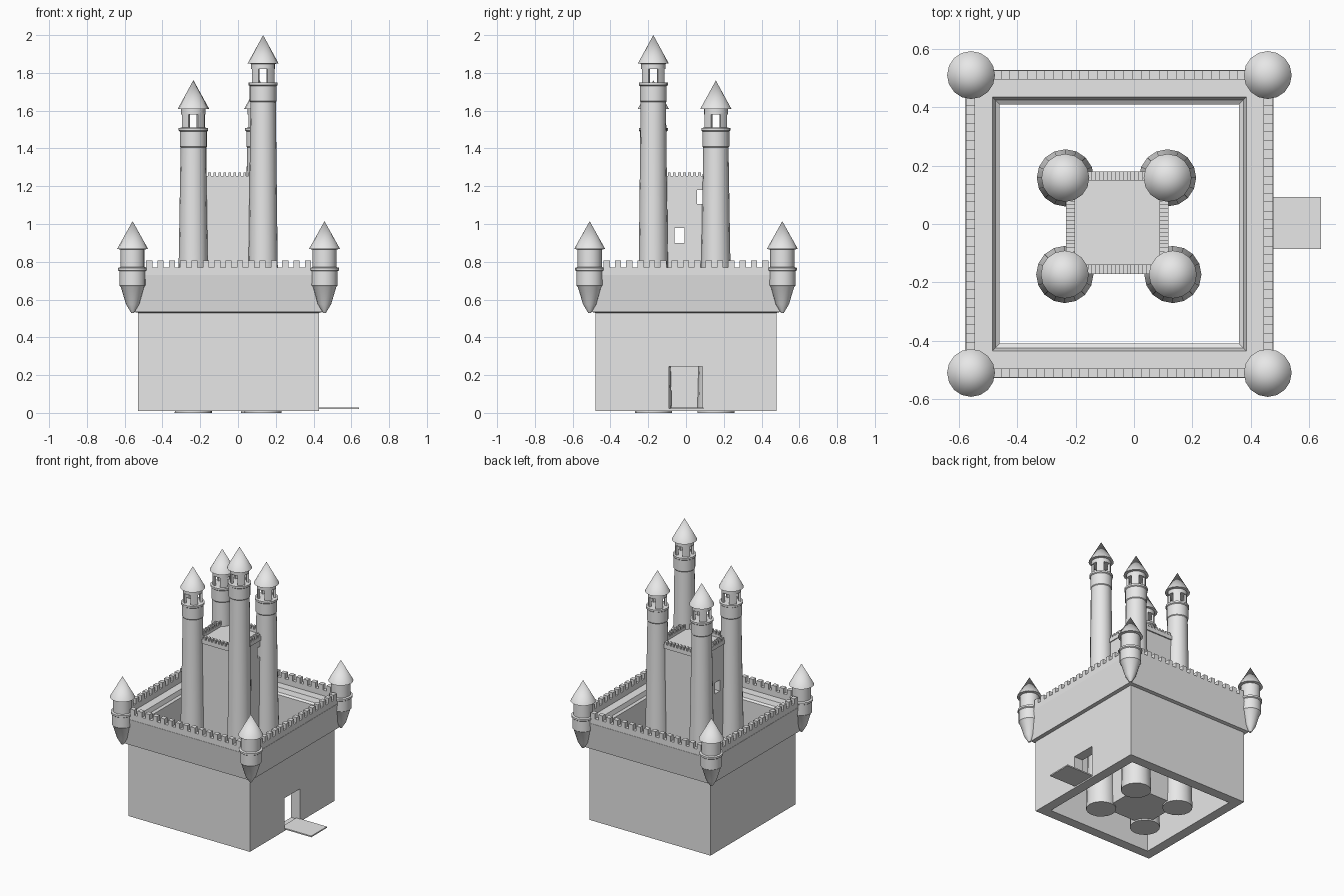
import bpy, bmesh, math
from math import radians, cos, sin, sqrt
from mathutils import Matrix

cube = bpy.data.objects.get("Cube")
if cube:
    bpy.data.objects.remove(cube, do_unlink=True)

stone = bpy.data.materials.new("grey_stone")
stone.use_nodes = True
stone.diffuse_color = (0.8, 0.8, 0.8, 1)
stone.node_tree.nodes["Principled BSDF"].inputs["Base Color"].default_value = (0.8, 0.8, 0.8, 1)

CX = -0.05          # centre of the castle; the bridge sticks out on +x
parts = []


def finish(name, bm):
    bmesh.ops.remove_doubles(bm, verts=bm.verts, dist=1e-5)
    bmesh.ops.recalc_face_normals(bm, faces=bm.faces)
    me = bpy.data.meshes.new(name)
    bm.to_mesh(me)
    bm.free()
    ob = bpy.data.objects.new(name, me)
    bpy.context.collection.objects.link(ob)
    me.materials.append(stone)
    parts.append(ob)
    return ob


def revolve(bm, profile, x, y, steps, start=0, sweep=360, closed=False):
    """Turn an (r, z) profile about a vertical axis; a closed profile makes a ring or post."""
    full = sweep == 360
    rings = []
    for i in range(steps if full else steps + 1):
        a = radians(start + sweep * i / steps)
        rings.append([bm.verts.new((x + r * cos(a), y + r * sin(a), z)) for r, z in profile])
    n = len(profile)
    for i in range(steps):
        a, b = rings[i], rings[(i + 1) % len(rings)]
        for j in range(n if closed else n - 1):
            k = (j + 1) % n
            bm.faces.new((a[j], b[j], b[k], a[k]))
    if not full:
        bm.faces.new(rings[0])
        bm.faces.new(rings[-1])
    elif not closed:
        for j in (0, -1):
            if profile[j][0] > 1e-4:
                bm.faces.new([r[j] for r in rings])


def box(bm, x0, x1, y0, y1, z0, z1):
    m = Matrix.Translation(((x0 + x1) / 2, (y0 + y1) / 2, (z0 + z1) / 2))
    bmesh.ops.create_cube(bm, size=1, matrix=m @ Matrix.Diagonal((x1 - x0, y1 - y0, z1 - z0, 1)))


def cut(ob, *bounds):
    """Cut a box-shaped opening out of a part."""
    bm = bmesh.new()
    box(bm, *bounds)
    cutter = finish("cutter", bm)
    parts.remove(cutter)
    cutter.hide_render = True
    mod = ob.modifiers.new("opening", 'BOOLEAN')
    mod.operation = 'DIFFERENCE'
    mod.solver = 'EXACT'
    mod.object = cutter
    dg = bpy.context.evaluated_depsgraph_get()
    me = bpy.data.meshes.new_from_object(ob.evaluated_get(dg))
    ob.modifiers.clear()
    ob.data = me
    bpy.data.objects.remove(cutter, do_unlink=True)


def battlement(name, cx, cy, hx, hy, width, z0, z1, z2, count):
    """Parapet around a rectangle with evenly spaced merlons on each side."""
    bm = bmesh.new()
    w = width / 2
    for s in (-1, 1):
        px, py = cx + s * hx, cy + s * hy
        box(bm, cx - hx, cx + hx, py - w, py + w, z0, z1)
        box(bm, px - w, px + w, cy - hy, cy + hy, z0, z1)
        for i in range(count):
            t = (i + 0.5) / count * 2 - 1
            mx, my = cx + t * hx, cy + t * hy
            dx, dy = hx / count * 0.55, hy / count * 0.55
            box(bm, mx - dx, mx + dx, py - w, py + w, z1 - 0.002, z2)
            box(bm, px - w, px + w, my - dy, my + dy, z1 - 0.002, z2)
    return finish(name, bm)


# Outer wall with its flared upper gallery, open above and below
q = sqrt(2)
section = [(0.48, 0.01), (0.48, 0.53), (0.503, 0.535), (0.528, 0.73), (0.435, 0.73),
           (0.425, 0.70), (0.41, 0.69), (0.41, 0.01)]
bm = bmesh.new()
revolve(bm, [(r * q, z) for r, z in section], CX, 0, 4, start=45, closed=True)
wall = finish("outer_wall", bm)
cut(wall, 0.3, 0.6, -0.09, 0.087, 0.022, 0.245)
battlement("wall_battlement", CX, 0, 0.51, 0.51, 0.032, 0.725, 0.77, 0.807, 17)

# Lowered bridge at the gate
bm = bmesh.new()
box(bm, 0.40, 0.64, -0.085, 0.092, 0.02, 0.029)
finish("drawbridge", bm)

# Corner turrets hanging on the outer wall
turret = [(0.008, 0.53), (0.035, 0.575), (0.062, 0.665), (0.07, 0.675), (0.07, 0.75),
          (0.077, 0.755), (0.077, 0.768), (0.064, 0.772), (0.064, 0.865), (0.082, 0.868), (0, 1.015)]
for sx, side in ((-1, "right"), (1, "left")):
    for sy, end in ((-1, "front"), (1, "back")):
        bm = bmesh.new()
        revolve(bm, turret, CX + sx * 0.508, sy * 0.51, 16)
        finish(f"{end}_{side}_turret", bm)

# Central keep with openings through it
bm = bmesh.new()
box(bm, -0.225, 0.112, -0.163, 0.172, 0.01, 1.235)
keep = finish("keep", bm)
cut(keep, -0.4, 0.3, -0.062, -0.008, 0.90, 0.98)
cut(keep, -0.4, 0.3, 0.058, 0.10, 1.105, 1.18)
battlement("keep_battlement", -0.057, 0.005, 0.16, 0.16, 0.031, 1.225, 1.254, 1.272, 12)


def keep_tower(name, x, y, top):
    """Tapered shaft, corbel band, open lantern on four posts and a pointed roof."""
    bm = bmesh.new()
    shaft = [(0.098, 0), (0.077, 0.8), (0.067, top - 0.355), (0.071, top - 0.35), (0.071, top - 0.27),
             (0.077, top - 0.265), (0.077, top - 0.252), (0.064, top - 0.25)]
    revolve(bm, shaft, x, y, 16)
    post = [(0.064, top - 0.255), (0.064, top - 0.175), (0.048, top - 0.175), (0.048, top - 0.255)]
    for i in range(4):
        revolve(bm, post, x, y, 2, start=22.5 + 90 * i, sweep=45, closed=True)
    roof = [(0.064, top - 0.18), (0.064, top - 0.152), (0.082, top - 0.15), (0, top)]
    revolve(bm, roof, x, y, 16)
    finish(name, bm)


keep_tower("tall_front_tower", 0.133, -0.173, 2.0)
keep_tower("front_right_tower", -0.237, -0.173, 1.76)
keep_tower("back_right_tower", -0.235, 0.158, 1.76)
keep_tower("back_left_tower", 0.115, 0.158, 1.76)

# Smooth round surfaces while keeping hard edges
bpy.ops.object.select_all(action='DESELECT')
for ob in parts:
    ob.select_set(True)
bpy.context.view_layer.objects.active = parts[0]
bpy.ops.object.shade_smooth_by_angle(angle=radians(35))
